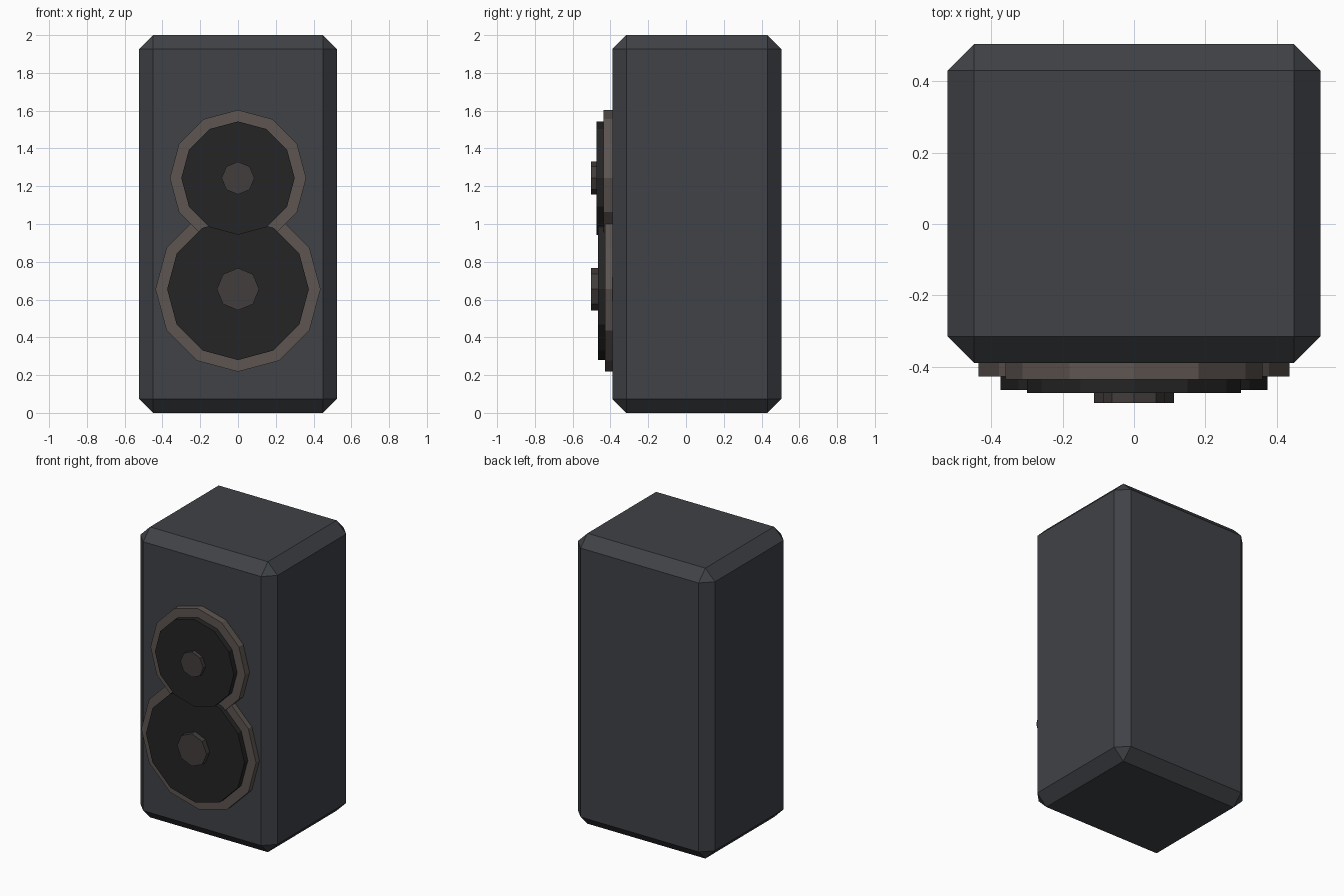
import bpy, bmesh
from math import radians
from mathutils import Matrix

if "Cube" in bpy.data.objects:
    bpy.data.objects.remove(bpy.data.objects["Cube"])

FRONT = -0.39   # y of the cabinet's front panel


def material(name, rgb):
    m = bpy.data.materials.new(name)
    m.diffuse_color = (*rgb, 1)
    m.use_nodes = True
    m.node_tree.nodes["Principled BSDF"].inputs["Base Color"].default_value = m.diffuse_color
    return m


def finish(name, bm, mat):
    bmesh.ops.recalc_face_normals(bm, faces=bm.faces)
    mesh = bpy.data.meshes.new(name)
    bm.to_mesh(mesh)
    bm.free()
    mesh.materials.append(mat)
    ob = bpy.data.objects.new(name, mesh)
    bpy.context.collection.objects.link(ob)
    return ob


def disc(name, z, radius, back, front, sides, mat):
    """Faceted disc facing -y with one corner pointing straight up."""
    bm = bmesh.new()
    place = (Matrix.Translation((0, (back + front) / 2, z))
             @ Matrix.Rotation(radians(90), 4, 'X')
             @ Matrix.Rotation(radians(90), 4, 'Z'))
    bmesh.ops.create_cone(bm, cap_ends=True, segments=sides, radius1=radius,
                          radius2=radius, depth=back - front, matrix=place)
    # Line the corners up with the vertical axis
    top = max(v.co.z for v in bm.verts)
    if top < z + radius * 0.999:
        bmesh.ops.rotate(bm, verts=bm.verts, cent=(0, 0, z),
                         matrix=Matrix.Rotation(radians(180 / sides), 3, 'Y'))
    return finish(name, bm, mat)


cabinet_mat = material("cabinet_grey", (0.050, 0.054, 0.062))
ring_mat = material("ring_brown", (0.110, 0.090, 0.080))
cone_mat = material("cone_black", (0.018, 0.018, 0.019))
cap_mat = material("cap_grey", (0.055, 0.048, 0.045))

# Cabinet: box with a single flat chamfer on every edge
bm = bmesh.new()
bmesh.ops.create_cube(bm, size=1)
bmesh.ops.scale(bm, verts=bm.verts, vec=(1.046, 0.895, 2.0))
bmesh.ops.translate(bm, verts=bm.verts, vec=(0, FRONT + 0.4475, 1.0))
bmesh.ops.bevel(bm, geom=bm.edges[:], offset=0.074, offset_type='OFFSET',
                segments=1, profile=0.5, affect='EDGES')
finish("cabinet", bm, cabinet_mat)

# Drivers: name, centre z, then (radius, front y) of ring, cone and dust cap
drivers = [
    ("upper", 1.243, (0.361, -0.437), (0.300, -0.475), (0.087, -0.503)),
    ("lower", 0.655, (0.437, -0.428), (0.375, -0.466), (0.112, -0.503)),
]
for name, z, ring, cone, cap in drivers:
    disc(name + "_ring", z, ring[0], FRONT + 0.01, ring[1], 12, ring_mat)
    disc(name + "_cone", z, cone[0], ring[1] + 0.01, cone[1], 12, cone_mat)
    disc(name + "_dust_cap", z, cap[0], cone[1] + 0.01, cap[1], 8, cap_mat)
